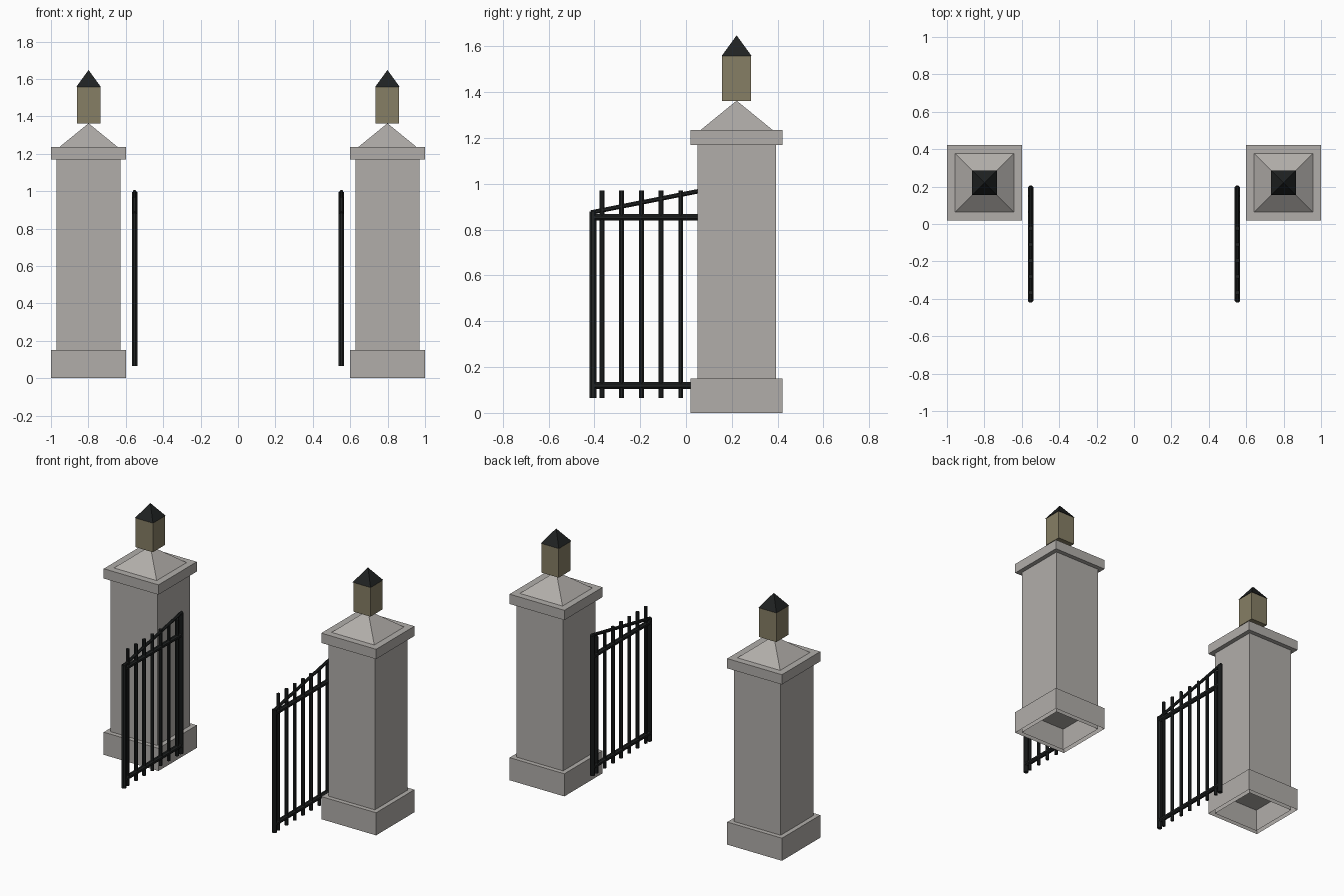
import bpy, bmesh, math
from mathutils import Vector, Matrix

if "Cube" in bpy.data.objects:
    bpy.data.objects.remove(bpy.data.objects["Cube"])


def material(name, rgb):
    m = bpy.data.materials.new(name)
    m.diffuse_color = (*rgb, 1)
    m.use_nodes = True
    m.node_tree.nodes["Principled BSDF"].inputs["Base Color"].default_value = m.diffuse_color
    return m


STONE = material("grey stone", (0.44, 0.42, 0.40))
GLASS = material("dull amber glass", (0.24, 0.21, 0.13))
IRON = material("black iron", (0.014, 0.016, 0.016))


def finish(bm, name, mat):
    mesh = bpy.data.meshes.new(name)
    bm.to_mesh(mesh)
    bm.free()
    mesh.materials.append(mat)
    bpy.context.collection.objects.link(bpy.data.objects.new(name, mesh))


def block(name, mat, centre, half, z0, z1, top=1.0, open_bottom=False):
    """Square block; top=0 makes a pyramid."""
    bm = bmesh.new()
    bmesh.ops.create_cone(bm, cap_ends=True, segments=4,
                          radius1=half * math.sqrt(2), radius2=half * math.sqrt(2) * top,
                          depth=z1 - z0,
                          matrix=Matrix.Translation((*centre, (z0 + z1) / 2))
                          @ Matrix.Rotation(math.pi / 4, 4, 'Z'))
    bm.normal_update()
    if open_bottom:
        bmesh.ops.delete(bm, geom=[f for f in bm.faces if f.normal.z < -0.9],
                         context='FACES_ONLY')
    finish(bm, name, mat)


def add_rod(bm, a, b, radius):
    """Eight-sided rod between two points, flats facing the axes."""
    a, b = Vector(a), Vector(b)
    d = b - a
    rot = d.to_track_quat('Z', 'Y').to_matrix().to_4x4()
    bmesh.ops.create_cone(bm, cap_ends=True, segments=8, radius1=radius, radius2=radius,
                          depth=d.length,
                          matrix=Matrix.Translation((a + b) / 2) @ rot
                          @ Matrix.Rotation(math.pi / 8, 4, 'Z'))


Y0, Y1 = -0.406, 0.19      # gate front and hinge stiles
for side, s in (("left", -1), ("right", 1)):
    # Stone pillar with hollow foot
    c = (s * 0.799, 0.221)
    block(side + "_plinth", STONE, c, 0.201, 0, 0.15, open_bottom=True)
    block(side + "_shaft", STONE, c, 0.171, 0, 1.17, open_bottom=True)
    block(side + "_cap_slab", STONE, c, 0.201, 1.17, 1.235)
    block(side + "_cap_pyramid", STONE, c, 0.157, 1.235, 1.363, top=0)

    # Lantern
    block(side + "_lantern", GLASS, c, 0.063, 1.362, 1.557)
    block(side + "_lantern_roof", IRON, c, 0.066, 1.557, 1.648, top=0)

    # Gate frame: two stiles, two level rails, one rising top rail
    x = s * 0.553
    bm = bmesh.new()
    add_rod(bm, (x, Y0, 0.065), (x, Y0, 0.88), 0.016)
    add_rod(bm, (x, Y1, 0.065), (x, Y1, 0.995), 0.016)
    for z in (0.12, 0.854):
        add_rod(bm, (x, Y0, z), (x, Y1, z), 0.016)
    add_rod(bm, (x, Y0 - 0.008, 0.875), (x, Y1 + 0.012, 0.997), 0.0105)
    finish(bm, side + "_gate_frame", IRON)

    # Gate upright bars
    bm = bmesh.new()
    for i in range(7):
        y = -0.367 + 0.086 * i
        add_rod(bm, (x, y, 0.065), (x, y, 0.97), 0.0115)
    finish(bm, side + "_gate_bars", IRON)
